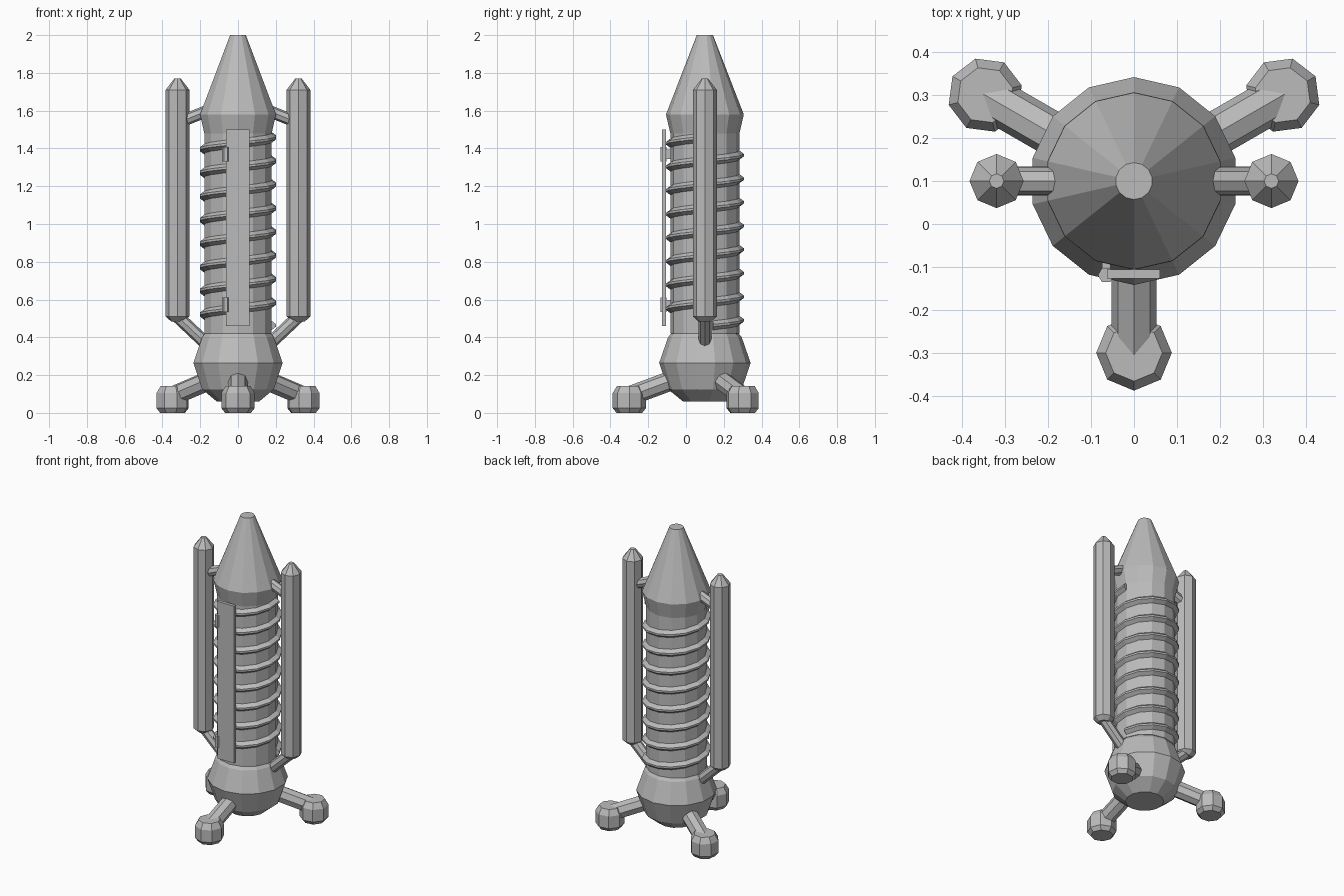
import bpy
from math import sin, cos, pi, radians
from mathutils import Vector

if "Cube" in bpy.data.objects:
    bpy.data.objects.remove(bpy.data.objects["Cube"], do_unlink=True)

GREY = (0.5, 0.5, 0.5, 1)
grey = bpy.data.materials.new("plain grey")
grey.use_nodes = True
grey.diffuse_color = GREY
grey.node_tree.nodes["Principled BSDF"].inputs["Base Color"].default_value = GREY

AXIS = Vector((0, 0.1, 0))  # centre line of the hull


def make(name, verts, faces):
    mesh = bpy.data.meshes.new(name)
    mesh.from_pydata(verts, [], faces)
    mesh.materials.append(grey)
    obj = bpy.data.objects.new(name, mesh)
    bpy.context.collection.objects.link(obj)
    return obj


def skin(name, rings):
    """Join equal rings of points into a closed tube with end caps."""
    n = len(rings[0])
    verts = [p for ring in rings for p in ring]
    faces = [(i * n + j, i * n + (j + 1) % n, (i + 1) * n + (j + 1) % n, (i + 1) * n + j)
             for i in range(len(rings) - 1) for j in range(n)]
    last = len(verts) - n
    faces += [tuple(reversed(range(n))), tuple(range(last, last + n))]
    return make(name, verts, faces)


def lathe(name, centre, profile, sides, turn=0.0):
    """Revolve (radius, height) pairs around a vertical axis."""
    angles = [turn + 2 * pi * j / sides for j in range(sides)]
    return skin(name, [[centre + Vector((r * cos(a), r * sin(a), z)) for a in angles]
                       for r, z in profile])


def rod(name, start, end, radius, sides=8):
    """Straight bar between two points."""
    start, end = Vector(start), Vector(end)
    rot = (end - start).to_track_quat('Z', 'Y')
    ring = [rot @ Vector((radius * cos(a), radius * sin(a), 0))
            for a in (2 * pi * j / sides for j in range(sides))]
    return skin(name, [[p + v for v in ring] for p in (start, end)])


def box(name, low, high):
    (x0, y0, z0), (x1, y1, z1) = low, high
    return skin(name, [[(x0, y0, z), (x1, y0, z), (x1, y1, z), (x0, y1, z)] for z in (z0, z1)])


# Hull: engine bulb, cylinder and nose cone
lathe("engine_bulb", AXIS, [(0.115, 0.06), (0.195, 0.125), (0.242, 0.265),
                            (0.195, 0.4), (0.16, 0.445)], 14, pi / 2)
lathe("hull_cylinder", AXIS, [(0.183, 0.42), (0.183, 1.5)], 14, pi / 2)
lathe("nose_cone", AXIS, [(0.183, 1.48), (0.206, 1.58), (0.043, 2.0)], 14, pi / 2)

# Spiral thread around the hull
STEPS, TURNS, PITCH = 14, 8, 0.125
section = [(0.172, -0.032), (0.207, -0.006), (0.207, 0.006), (0.172, 0.032)]
coil = []
for i in range(STEPS * TURNS + 1):
    a = 2 * pi * (i + 0.5) / STEPS
    z = 0.463 + PITCH * i / STEPS
    coil.append([AXIS + Vector((r * cos(a), r * sin(a), z + h)) for r, h in section])
skin("spiral_thread", coil)

# Front door panel with two hinges
box("door_panel", (-0.063, -0.127, 0.46), (0.061, -0.106, 1.5))
for name, z in (("lower_hinge", 0.572), ("upper_hinge", 1.37)):
    rod(name, (-0.065, -0.119, z - 0.038), (-0.065, -0.119, z + 0.038), 0.019, 6)
    box(name + "_bracket", (-0.075, -0.119, z - 0.025), (-0.055, -0.07, z + 0.025))

# Side boosters with upper and lower struts
for side, s in (("left", 1), ("right", -1)):
    lathe(side + "_booster", AXIS + Vector((0.32 * s, 0, 0)),
          [(0.035, 0.485), (0.063, 0.51), (0.063, 1.71), (0.017, 1.77)], 8)
    rod(side + "_upper_strut", (0.16 * s, 0.1, 1.6), (0.31 * s, 0.1, 1.54), 0.032)
    rod(side + "_lower_strut", (0.14 * s, 0.1, 0.34), (0.32 * s, 0.1, 0.51), 0.034)

# Three legs with rounded feet
for name, deg in (("front", -90), ("back_left", 30), ("back_right", 150)):
    a = radians(deg)
    out = Vector((cos(a), sin(a), 0))
    rod(name + "_leg", AXIS + out * 0.1 + Vector((0, 0, 0.2)),
        AXIS + out * 0.41 + Vector((0, 0, 0.085)), 0.052)
    lathe(name + "_foot", AXIS + out * 0.4,
          [(0.068, 0), (0.088, 0.025), (0.088, 0.105), (0.066, 0.142)], 8, a)
